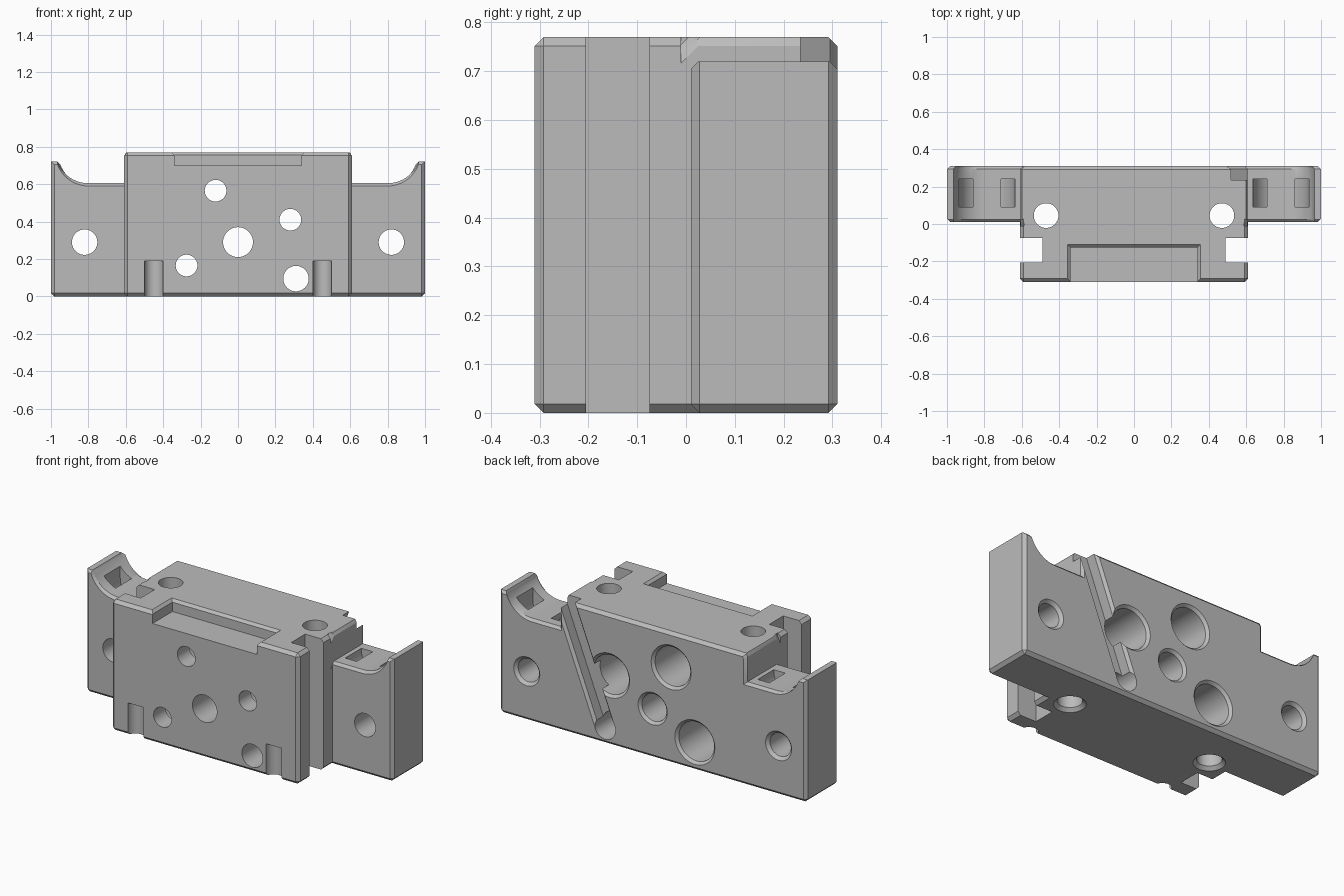
import bpy, bmesh
from math import sin, cos, pi, radians, hypot

if "Cube" in bpy.data.objects:
    bpy.data.objects.remove(bpy.data.objects["Cube"])

grey = bpy.data.materials.new("plain grey")
grey.use_nodes = True
grey.diffuse_color = (0.5, 0.5, 0.5, 1)
grey.node_tree.nodes["Principled BSDF"].inputs["Base Color"].default_value = (0.5, 0.5, 0.5, 1)


def loft(name, sections, axis):
    """Solid through matching outlines [(position, points)] along y or z."""
    bm = bmesh.new()
    rings = []
    for t, pts in sections:
        rings.append([bm.verts.new((a, t, b) if axis == "y" else (a, b, t)) for a, b in pts])
    for r1, r2 in zip(rings, rings[1:]):
        for i in range(len(r1)):
            j = (i + 1) % len(r1)
            bm.faces.new((r1[i], r1[j], r2[j], r2[i]))
    bm.faces.new(rings[0])
    bm.faces.new(rings[-1])
    bmesh.ops.recalc_face_normals(bm, faces=bm.faces)
    mesh = bpy.data.meshes.new(name)
    bm.to_mesh(mesh)
    bm.free()
    mesh.materials.append(grey)
    obj = bpy.data.objects.new(name, mesh)
    bpy.context.collection.objects.link(obj)
    return obj


def arc(cx, cy, r, a0, a1, n):
    return [(cx + r * cos(a0 + (a1 - a0) * i / n), cy + r * sin(a0 + (a1 - a0) * i / n))
            for i in range(n + 1)]


def rect(x0, x1, y0, y1):
    return [(x0, y0), (x1, y0), (x1, y1), (x0, y1)]


# Body: T-shaped footprint with chamfered outer edges
W, FRONT, BACK, WING, H, C = 0.61, -0.31, 0.31, 0.01, 0.77, 0.018
half = [(W, FRONT), (W, WING), (1, WING), (1, BACK)]
outline = half + [(-x, y) for x, y in reversed(half)]
body = loft("mounting_block", [(0, outline), (H, outline)], "z")

bm = bmesh.new()
bm.from_mesh(body.data)
edges = []
for e in bm.edges:
    a, b = e.verts
    upright = abs(a.co.z - b.co.z) > 0.1
    inner_corner = abs(a.co.y - WING) < 0.001 and abs(abs(a.co.x) - W) < 0.001
    if not (upright and inner_corner):
        edges.append(e)
bmesh.ops.bevel(bm, geom=edges, offset=C, segments=1, affect="EDGES")
bm.to_mesh(body.data)
bm.free()


def cut(cutter):
    mod = body.modifiers.new("cut", "BOOLEAN")
    mod.operation, mod.solver, mod.object = "DIFFERENCE", "EXACT", cutter
    cutter.hide_render = True
    bpy.context.view_layer.objects.active = body
    bpy.ops.object.modifier_apply(modifier=mod.name)
    bpy.data.objects.remove(cutter)


def bore(name, x, c, steps, axis="y"):
    """Round hole with stepped radii [(position, radius)]."""
    cut(loft(name, [(t, arc(x, c, r, 0, 2 * pi, 40)[:-1]) for t, r in steps], axis))


# Saddle tops of the wings, strap channels, side slots and mirrored holes
R = 0.176
saddle = ([(0.588, 0.79), (0.608, 0.752), (0.608, 0.605), (0.7, 0.605)]
          + arc(0.8, 0.605 + R, R, -pi / 2, radians(-20.3), 12)
          + [(1.1, 0.72), (1.1, 0.9), (0.588, 0.9)])
strap = ([(0.635, 0.8)] + arc(0.785, 0.6, 0.15, pi, 2 * pi, 20) + [(0.935, 0.8), (0.86, 0.8)]
         + arc(0.785, 0.6, 0.075, 2 * pi, pi, 20) + [(0.71, 0.8)])
for s, side in ((1, "left"), (-1, "right")):
    def moved(dx, dz, pts=saddle):
        return [(s * (x + dx), z + dz) for x, z in pts]
    cut(loft(side + "_saddle", [(-0.01, moved(0, -0.035)), (0.025, moved(0, 0)),
                                (0.295, moved(0, 0)), (0.33, moved(-0.035, -0.035))], "y"))
    cut(loft(side + "_strap_channel", [(0.09, moved(0, 0, strap)), (0.24, moved(0, 0, strap))], "y"))
    slot = rect(s * 0.49, s * 0.7, -0.205, -0.075)
    cut(loft(side + "_side_slot", [(-0.1, slot), (0.9, slot)], "z"))
    bore(side + "_wing_hole", s * 0.82, 0.29, [(-0.1, 0.068), (0.293, 0.068), (0.34, 0.115)])
    bore(side + "_upright_hole", s * 0.47, 0.045, [(-0.03, 0.115), (0.019, 0.066), (0.9, 0.066)], "z")
    bore(side + "_front_groove", s * 0.45, FRONT, [(-0.1, 0.05), (0.19, 0.05)], "z")

# Recess in the front of the top
cut(loft("top_recess", [(0.70, rect(-0.34, 0.34, -0.5, -0.125)),
                        (0.755, rect(-0.34, 0.34, -0.5, -0.125)),
                        (0.80, rect(-0.385, 0.385, -0.5, -0.08))], "z"))

# Through holes, three of them with wide counterbores at the back
bore("centre_hole", 0, 0.29, [(-0.5, 0.08), (0.295, 0.08), (0.34, 0.125)])
bore("corner_hole", 0.31, 0.095, [(-0.5, 0.068), (0.5, 0.068)])
for x, z in ((-0.12, 0.565), (0.28, 0.41), (-0.275, 0.165)):
    bore("counterbored_hole", x, z,
         [(-0.5, 0.058), (-0.2, 0.058), (-0.2, 0.115), (0.295, 0.115), (0.34, 0.16)])

# Slanted cable groove on the back, from the corner hole out through the top
dx, dz = 0.39, 1.0
tilt = pi / 2 - 0.372


def capsule(r):
    return (arc(0.31, 0.095, r, tilt + pi / 2, tilt + 3 * pi / 2, 16)
            + arc(0.31 + dx, 0.095 + dz, r, tilt - pi / 2, tilt + pi / 2, 16))


cut(loft("cable_groove", [(0.235, capsule(0.052)), (0.295, capsule(0.052)),
                          (0.34, capsule(0.097))], "y"))

# Smooth the curved walls, keep the chamfers crisp
bpy.ops.object.select_all(action="DESELECT")
body.select_set(True)
bpy.context.view_layer.objects.active = body
bpy.ops.object.shade_smooth_by_angle(angle=radians(25))
